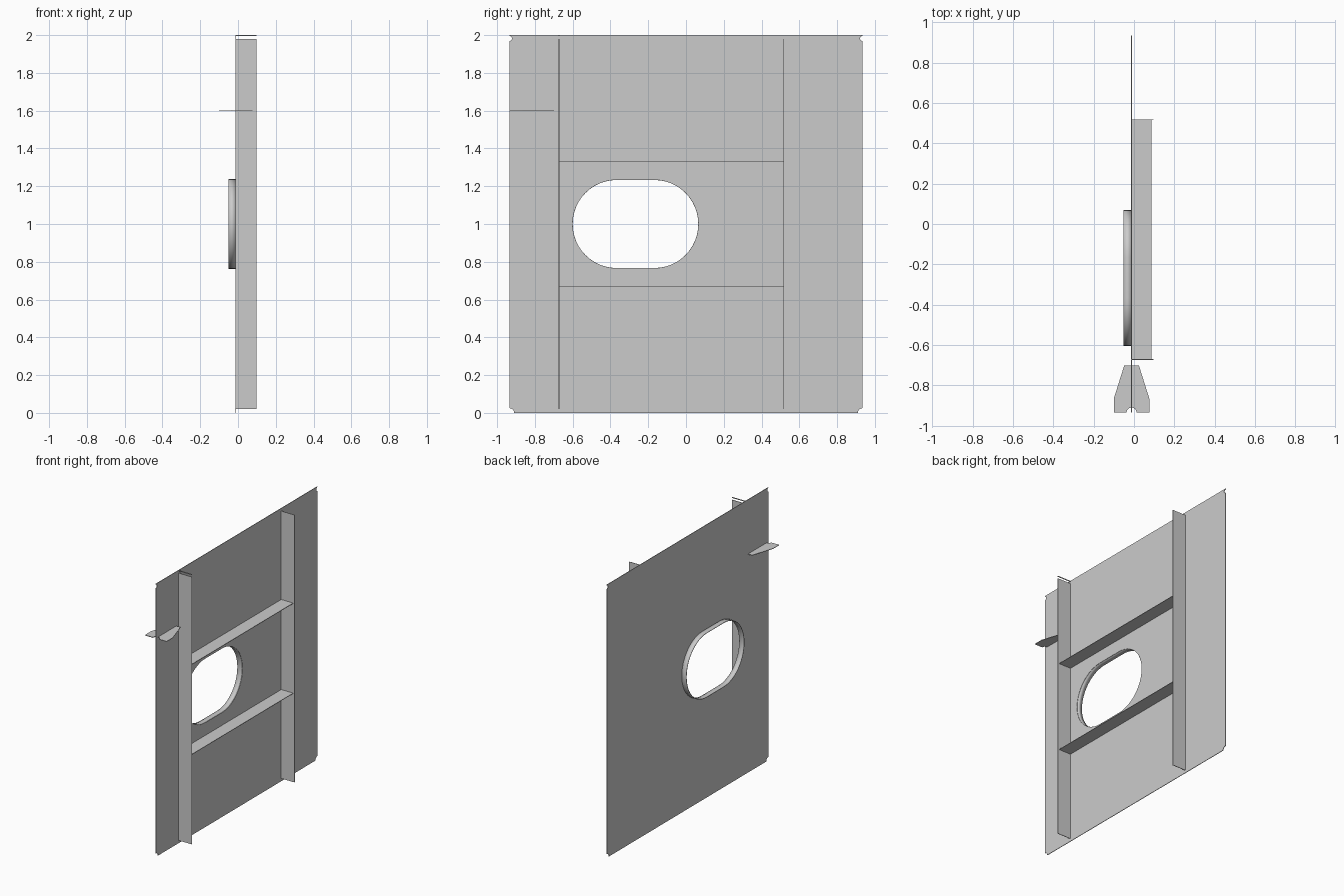
import bpy
import bmesh
from math import cos, sin, pi
from mathutils import Vector

old = bpy.data.objects.get("Cube")
if old:
    bpy.data.objects.remove(old, do_unlink=True)

# One grey steel material
steel = bpy.data.materials.new("grey_steel")
steel.use_nodes = True
colour = (0.6, 0.6, 0.6, 1)
steel.diffuse_color = colour
steel.node_tree.nodes["Principled BSDF"].inputs["Base Color"].default_value = colour

PLATE_X = -0.012
THICK = 0.004
FRONT_Y, BACK_Y = -0.672, 0.517


def finish(name, bm, smooth=False):
    bmesh.ops.recalc_face_normals(bm, faces=bm.faces)
    mesh = bpy.data.meshes.new(name)
    bm.to_mesh(mesh)
    bm.free()
    mesh.materials.append(steel)
    obj = bpy.data.objects.new(name, mesh)
    bpy.context.collection.objects.link(obj)
    mod = obj.modifiers.new("sheet_thickness", "SOLIDIFY")
    mod.thickness = THICK
    mod.offset = 0
    if smooth:
        bpy.ops.object.select_all(action="DESELECT")
        obj.select_set(True)
        bpy.context.view_layer.objects.active = obj
        bpy.ops.object.shade_smooth_by_angle()
    return obj


def add_loop(bm, points):
    verts = [bm.verts.new(p) for p in points]
    return [bm.edges.new((a, b)) for a, b in zip(verts, verts[1:] + verts[:1])]


def sheet(name, *loops):
    """Flat sheet; the loops after the first are holes."""
    bm = bmesh.new()
    edges = [e for loop in loops for e in add_loop(bm, loop)]
    bmesh.ops.triangle_fill(bm, edges=edges, use_beauty=True)
    bmesh.ops.dissolve_limit(bm, angle_limit=0.01, verts=[], edges=bm.edges)
    return finish(name, bm)


def arc(cx, cy, r, start, end, steps=8):
    angles = [start + (end - start) * i / steps for i in range(steps + 1)]
    return [(cx + r * cos(a), cy + r * sin(a)) for a in angles]


def upright(points):
    return [Vector((PLATE_X, y, z)) for y, z in points]


# Main plate with scalloped corners and a rounded opening
half = arc(0.935, 0, 0.025, pi, pi / 2)
half += arc(0.935, 1.982, 0.014, 1.5 * pi, pi / 2)
half += [(0.935, 2)]
outline = half + [(-y, z) for y, z in reversed(half)]
opening = arc(-0.168, 1, 0.235, -pi / 2, pi / 2, 24)
opening += arc(-0.367, 1, 0.235, pi / 2, 1.5 * pi, 24)
sheet("main_plate", upright(outline), upright(opening))

# Collar around the opening
bm = bmesh.new()
rim = add_loop(bm, upright(opening))
made = bmesh.ops.extrude_edge_only(bm, edges=rim)["geom"]
bmesh.ops.translate(bm, vec=(-0.039, 0, 0),
                    verts=[g for g in made if isinstance(g, bmesh.types.BMVert)])
finish("opening_collar", bm, smooth=True)


# Upright stiffeners and the small lip above the front one
def upright_bar(name, y, low, high):
    sheet(name, [(PLATE_X, y, low), (0.097, y, low), (0.097, y, high), (PLATE_X, y, high)])


upright_bar("front_stiffener", FRONT_Y, 0.02, 1.98)
upright_bar("back_stiffener", BACK_Y, 0.02, 1.98)
upright_bar("front_top_lip", FRONT_Y, 1.994, 2)

# Cross stiffeners above and below the opening
for name, z in (("lower_cross_stiffener", 0.67), ("upper_cross_stiffener", 1.33)):
    sheet(name, [(PLATE_X, FRONT_Y, z), (0.087, FRONT_Y, z),
                 (0.087, BACK_Y, z), (PLATE_X, BACK_Y, z)])

# Tapered bracket through the front edge, with a round relief notch
side = arc(0, -0.935, 0.025, pi / 2, 0)
side += [(0.088, -0.935), (0.088, -0.865), (0.036, -0.7)]
bracket = side + [(-x, y) for x, y in reversed(side[1:])]
sheet("edge_bracket", [(PLATE_X + x, y, 1.6) for x, y in bracket])
